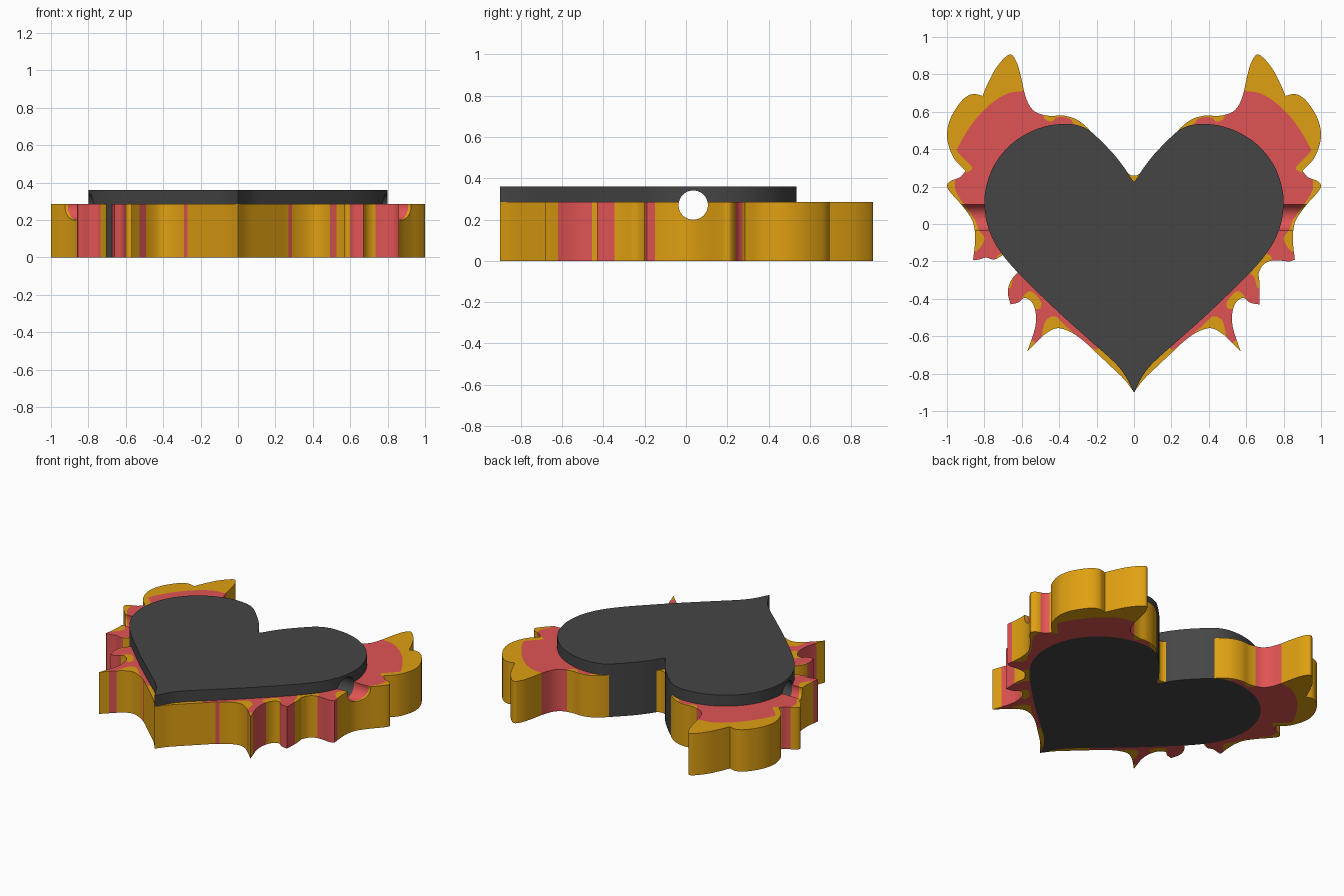
import bpy, bmesh, math
from mathutils import Vector
from mathutils.geometry import delaunay_2d_cdt

if "Cube" in bpy.data.objects:
    bpy.data.objects.remove(bpy.data.objects["Cube"])

Z_FLAME, Z_HEART = 0.285, 0.36


def material(name, rgb):
    m = bpy.data.materials.new(name)
    m.diffuse_color = (*rgb, 1)
    m.use_nodes = True
    m.node_tree.nodes["Principled BSDF"].inputs["Base Color"].default_value = m.diffuse_color
    return m


def smooth(pts, steps=6):
    """Catmull-Rom curve through an open run of points."""
    p = [Vector(q) for q in pts]
    p = [2 * p[0] - p[1]] + p + [2 * p[-1] - p[-2]]
    out = []
    for a, b, c, d in zip(p, p[1:], p[2:], p[3:]):
        for i in range(steps):
            t = i / steps
            out.append(0.5 * (2 * b + (c - a) * t + (2 * a - 5 * b + 4 * c - d) * t * t
                              + (3 * b - a - 3 * c + d) * t ** 3))
    return out + [p[-2]]


def run(*segments):
    """Smooth segments joined at sharp corners."""
    out = []
    for s in segments:
        out += smooth(s)[(1 if out else 0):]
    return out


def flip(pts):
    return [Vector((-p.x, p.y)) for p in reversed(pts)]


def inside(p, poly):
    hit = False
    for a, b in zip(poly, poly[1:] + poly[:1]):
        if (a.y > p.y) != (b.y > p.y) and p.x < a.x + (p.y - a.y) * (b.x - a.x) / (b.y - a.y):
            hit = not hit
    return hit


# heart outline, right half from notch to tip
heart_half = smooth([(0, .225), (.02, .25), (.05, .298), (.11, .375), (.2, .467), (.25, .507), (.31, .53),
                     (.38, .535), (.46, .525), (.55, .495), (.64, .44), (.71, .37), (.76, .29),
                     (.79, .2), (.8, .12), (.79, .02), (.76, -.07), (.71, -.155), (.63, -.25),
                     (.52, -.36), (.4, -.475), (.25, -.61), (.12, -.725), (.065, -.785),
                     (.028, -.845), (0, -.9)])
heart = heart_half[:-1] + flip(heart_half)[:-1]

# flame outline in sharp-cornered tongues
horn = [(0, .258), (.02, .263), (.05, .287), (.12, .37), (.2, .455), (.25, .515), (.31, .56), (.38, .58),
        (.45, .578), (.52, .595), (.56, .635), (.585, .7), (.605, .79), (.625, .86), (.655, .905),
        (.69, .89), (.74, .83), (.78, .755), (.81, .685)]
lobe = [(.81, .685), (.86, .695), (.91, .67), (.96, .605), (.99, .54), (1.0, .47), (.985, .4),
        (.955, .34), (.9, .285)]
side = [(.9, .285), (.93, .25), (.98, .23), (1.0, .2), (.97, .155), (.92, .1), (.87, .03),
        (.852, -.03), (.85, -.1), (.86, -.19)]
gap_right = [(.86, -.19), (.83, -.2), (.77, -.195), (.72, -.2), (.685, -.225), (.665, -.265)]
fang_right = [(.665, -.265), (.672, -.33), (.67, -.43)]
gap_left = [(.86, -.195), (.83, -.19), (.79, -.18), (.75, -.19), (.71, -.172), (.67, -.15), (.59, -.23)]
fang_left = [(.59, -.23), (.65, -.29), (.675, -.36), (.66, -.43)]
hook = [(.665, -.43), (.62, -.42), (.585, -.395), (.545, -.42), (.525, -.48), (.53, -.56), (.57, -.68)]
base = [(.57, -.68), (.53, -.64), (.47, -.585), (.41, -.557), (.34, -.577), (.27, -.625),
        (.2, -.69), (.12, -.765), (.05, -.833), (0, -.9)]
flame_r = run(horn, lobe, side, gap_right, fang_right, hook, base)
flame_l = run(horn, lobe, side, gap_left, fang_left, hook, base)
flame = flame_r[:-1] + flip(flame_l)[:-1]

# inner red flame; points beyond the outline let it reach the wall
red_upper = [(.3, .48), (.34, .56), (.41, .57), (.44, .548), (.48, .565), (.5, .63), (.55, .72), (.6, .71),
             (.67, .7), (.75, .655), (.83, .58), (.89, .5), (.93, .43), (.945, .39), (.91, .35),
             (.865, .3), (.9, .275), (.945, .265), (.958, .2), (.94, .15), (.905, .1), (.855, .03),
             (.83, -.03), (.80, -.08), (.835, -.14), (.88, -.165), (.88, -.22), (.75, -.22),
             (.73, -.17), (.67, -.16), (.58, -.24)]
red_lower = [(.58, -.24), (.64, -.28), (.66, -.34), (.7, -.36), (.7, -.45), (.625, -.45), (.59, -.385),
             (.55, -.36), (.5, -.41), (.5, -.45), (.54, -.46), (.57, -.53), (.57, -.6), (.54, -.625),
             (.5, -.65), (.49, -.58), (.47, -.515), (.42, -.495), (.36, -.55), (.27, -.625),
             (.2, -.672), (.2, -.6)]
red_r = run(red_upper, red_lower)
red_l = flip(red_r)

# split the plane along every outline
verts, edges = [], []
for loop in (heart, flame, red_r, red_l):
    n, k = len(verts), len(loop)
    verts += loop
    edges += [(n + i, n + (i + 1) % k) for i in range(k)]
cdt = delaunay_2d_cdt(verts, edges, [], 0, 1e-5)
pts, tris = cdt[0], cdt[2]
cells = {"heart_plate": [], "red_flame": [], "gold_flame": []}
for t in tris:
    c = (pts[t[0]] + pts[t[1]] + pts[t[2]]) / 3
    if inside(c, heart):
        cells["heart_plate"].append(t)
    elif inside(c, flame):
        red = inside(c, red_r) or inside(c, red_l)
        cells["red_flame" if red else "gold_flame"].append(t)

# cutter for the cross bore
bpy.ops.mesh.primitive_cylinder_add(vertices=48, radius=.071, depth=2.4, location=(0, .035, .27),
                                    rotation=(0, math.pi / 2, 0))
cutter = bpy.context.object
cutter.name = "bore_cutter"
cutter.hide_render = True


def prism(name, tris, height, mat):
    bm = bmesh.new()
    vs = {}
    for t in tris:
        for i in t:
            if i not in vs:
                vs[i] = bm.verts.new((pts[i].x, pts[i].y, 0))
        bm.faces.new([vs[i] for i in t])
    res = bmesh.ops.extrude_face_region(bm, geom=bm.faces[:], use_keep_orig=True)
    top = [g for g in res["geom"] if isinstance(g, bmesh.types.BMVert)]
    bmesh.ops.translate(bm, verts=top, vec=(0, 0, height))
    bmesh.ops.recalc_face_normals(bm, faces=bm.faces[:])
    me = bpy.data.meshes.new(name)
    bm.to_mesh(me)
    bm.free()
    me.materials.append(mat)
    ob = bpy.data.objects.new(name, me)
    bpy.context.collection.objects.link(ob)
    bpy.ops.object.select_all(action='DESELECT')
    ob.select_set(True)
    bpy.context.view_layer.objects.active = ob
    mod = ob.modifiers.new("bore", 'BOOLEAN')
    mod.operation, mod.solver, mod.object = 'DIFFERENCE', 'EXACT', cutter
    bpy.ops.object.modifier_apply(modifier=mod.name)
    bpy.ops.object.shade_smooth_by_angle(angle=math.radians(30))


prism("heart_plate", cells["heart_plate"], Z_HEART, material("charcoal", (.06, .06, .06)))
prism("red_flame", cells["red_flame"], Z_FLAME, material("coral_red", (.75, .088, .088)))
prism("gold_flame", cells["gold_flame"], Z_FLAME, material("gold", (.74, .35, .006)))
bpy.data.objects.remove(cutter)
